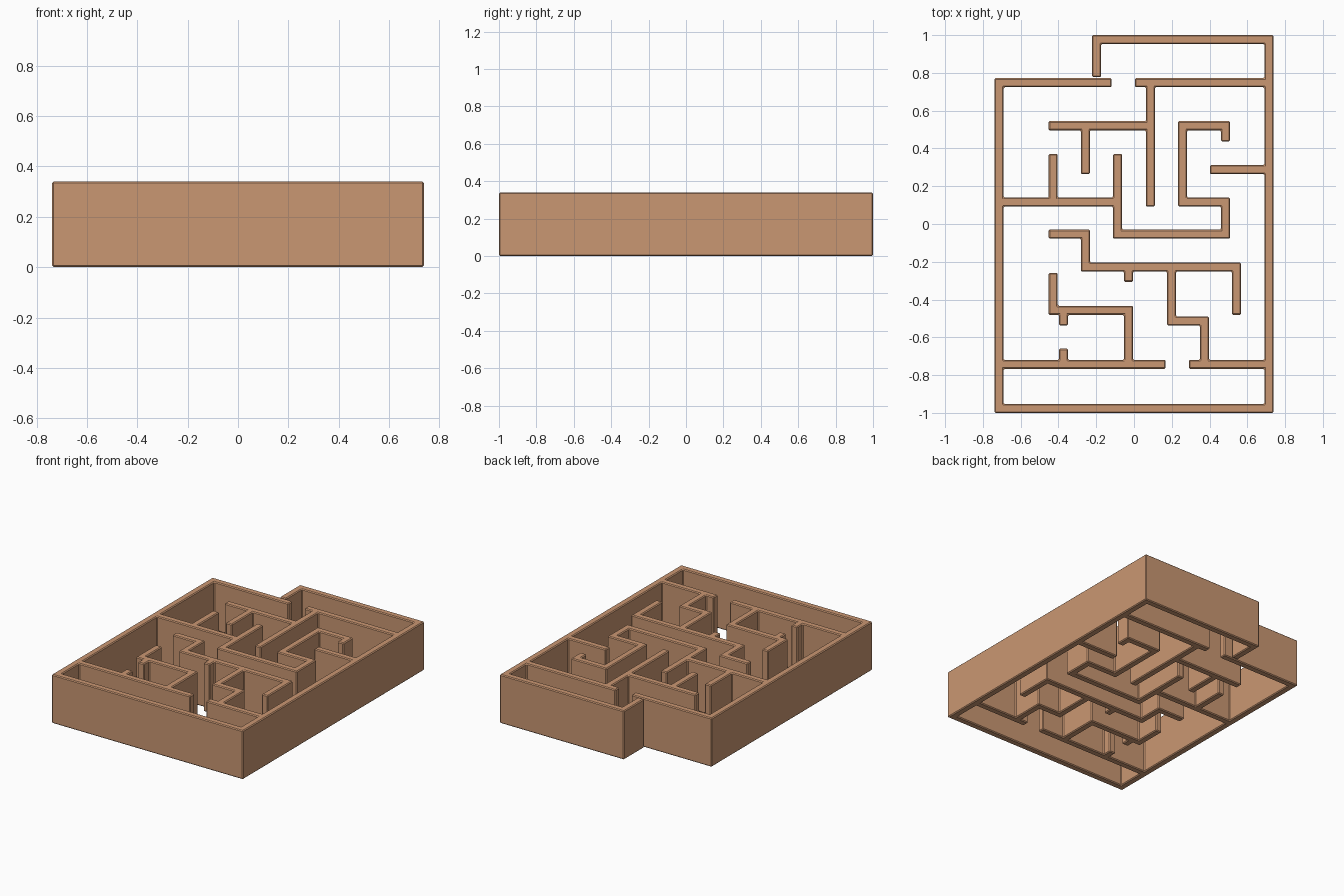
import bpy, bmesh

if "Cube" in bpy.data.objects:
    bpy.data.objects.remove(bpy.data.objects["Cube"])

H = 0.024        # half wall thickness
HEIGHT = 0.34
L, R, T, B = -0.714, 0.714, 0.976, -0.976

# wall centre lines seen from the top
PATHS = [
    # outer frame with the raised back bay
    [(-0.198, 0.802), (-0.198, T), (R, T), (R, B), (L, B), (L, 0.748), (-0.143, 0.748)],
    [(0.029, 0.748), (R, 0.748)],
    # upper maze
    [(0.087, 0.748), (0.087, 0.116)],
    [(-0.428, 0.52), (0.087, 0.52)],
    [(-0.257, 0.52), (-0.257, 0.288)],
    [(0.484, 0.461), (0.484, 0.52), (0.257, 0.52), (0.257, 0.116), (0.484, 0.116),
     (0.484, -0.054), (-0.087, -0.054), (-0.087, 0.347)],
    [(L, 0.116), (-0.087, 0.116)],
    [(-0.428, 0.116), (-0.428, 0.347)],
    [(0.426, 0.288), (R, 0.288)],
    # lower maze
    [(-0.428, -0.054), (-0.257, -0.054), (-0.257, -0.228), (0.542, -0.228), (0.542, -0.457)],
    [(-0.029, -0.228), (-0.029, -0.282)],
    [(0.198, -0.228), (0.198, -0.513), (0.373, -0.513), (0.373, -0.743)],
    [(L, -0.743), (0.143, -0.743)],
    [(0.315, -0.743), (R, -0.743)],
    [(-0.428, -0.283), (-0.428, -0.457), (-0.029, -0.457), (-0.029, -0.743)],
    [(-0.373, -0.457), (-0.373, -0.513)],
    [(-0.373, -0.743), (-0.373, -0.684)],
]

# wall footprints as rectangles
rects = []
for path in PATHS:
    for (x0, y0), (x1, y1) in zip(path, path[1:]):
        rects.append((round(min(x0, x1) - H, 4), round(min(y0, y1) - H, 4),
                      round(max(x0, x1) + H, 4), round(max(y0, y1) + H, 4)))

# merge the footprints on a shared grid
xs = sorted({v for r in rects for v in (r[0], r[2])})
ys = sorted({v for r in rects for v in (r[1], r[3])})
bm = bmesh.new()
verts = {}


def vert(i, j):
    if (i, j) not in verts:
        verts[i, j] = bm.verts.new((xs[i], ys[j], 0))
    return verts[i, j]


for i in range(len(xs) - 1):
    for j in range(len(ys) - 1):
        cx, cy = (xs[i] + xs[i + 1]) / 2, (ys[j] + ys[j + 1]) / 2
        if any(a < cx < c and b < cy < d for a, b, c, d in rects):
            bm.faces.new([vert(i, j), vert(i + 1, j), vert(i + 1, j + 1), vert(i, j + 1)])

# raise the walls and clean up flat areas
ext = bmesh.ops.extrude_face_region(bm, geom=bm.faces[:], use_keep_orig=True)
bmesh.ops.translate(bm, vec=(0, 0, HEIGHT),
                    verts=[g for g in ext["geom"] if isinstance(g, bmesh.types.BMVert)])
bmesh.ops.recalc_face_normals(bm, faces=bm.faces[:])
bmesh.ops.dissolve_limit(bm, angle_limit=0.02, verts=bm.verts[:], edges=bm.edges[:])
mesh = bpy.data.meshes.new("maze_walls")
bm.to_mesh(mesh)
bm.free()
maze = bpy.data.objects.new("maze_walls", mesh)
bpy.context.collection.objects.link(maze)

# narrow chamfer on every edge
bevel = maze.modifiers.new("chamfer", "BEVEL")
bevel.width = 0.006
bevel.segments = 1
bevel.limit_method = 'ANGLE'
bevel.use_clamp_overlap = False

# terracotta colour
mat = bpy.data.materials.new("terracotta")
mat.diffuse_color = (0.59, 0.31, 0.17, 1)
mat.use_nodes = True
mat.node_tree.nodes["Principled BSDF"].inputs["Base Color"].default_value = mat.diffuse_color
mesh.materials.append(mat)
